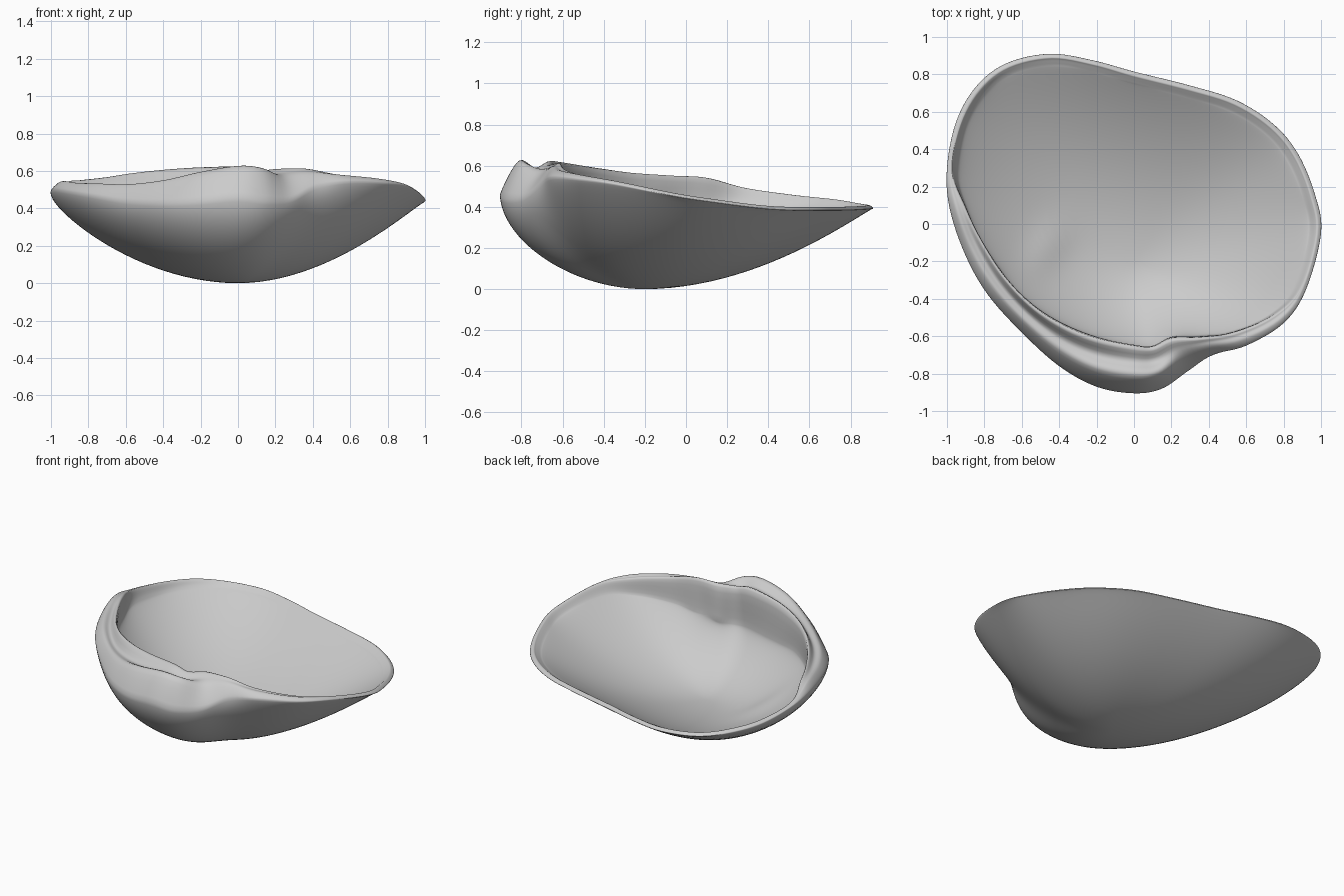
import bpy, bmesh, math
from mathutils import Vector

if "Cube" in bpy.data.objects:
    bpy.data.objects.remove(bpy.data.objects["Cube"])

CENTER = Vector((0, -0.2, 0))
SUB, BOWL, LIP = 6, 26, 5
WALL = .055

# Widest outline of the shell: x, y, z, steepness of the wall below (0 flared, 1 round)
OUTLINE = [
    (1.0, -.05, .45, .03), (.97, .15, .42, 0), (.88, .37, .392, 0), (.75, .53, .383, 0),
    (.55, .66, .383, 0), (.3, .74, .383, 0), (0, .815, .385, 0), (-.22, .875, .388, 0),
    (-.45, .91, .392, .02), (-.68, .86, .4, .08), (-.84, .74, .42, .18), (-.95, .55, .44, .3),
    (-1.0, .3, .475, .4), (-.985, .08, .5, .47), (-.9, -.17, .49, .52), (-.78, -.38, .47, .6),
    (-.6, -.58, .44, .7), (-.4, -.76, .43, .8), (-.2, -.87, .44, .85), (0, -.905, .46, .87),
    (.15, -.88, .44, .83), (.29, -.785, .45, .72), (.42, -.7, .52, .52), (.6, -.65, .545, .36),
    (.8, -.53, .535, .22), (.92, -.35, .51, .1)]

# Hinge and beak: inner edge x, y, then heights of the crest, groove and inner edge
HINGE = {
    13: (-.90, .09, .54, .54, .53), 14: (-.82, -.08, .535, .53, .545),
    15: (-.70, -.27, .53, .525, .56), 16: (-.55, -.43, .525, .525, .585),
    17: (-.38, -.54, .545, .545, .6), 18: (-.2, -.61, .59, .565, .61),
    19: (0, -.65, .622, .59, .61), 20: (.1, -.655, .61, .575, .59),
    21: (.2, -.61, .555, .59, .595), 22: (.35, -.605, .58, .60, .595),
    23: (.53, -.58, .575, .575, .565), 24: (.74, -.49, .555, .55, .54)}


def spline(a, b, c, d, t):
    return [.5 * (2 * q + (r - p) * t + (2 * p - 5 * q + 4 * r - s) * t * t
                  + (3 * q - p - 3 * r + s) * t ** 3) for p, q, r, s in zip(a, b, c, d)]


def key_column(i):
    x, y, z, w = OUTLINE[i]
    if i in HINGE:
        return [x, y, z, w, *HINGE[i]]
    inward = (CENTER - Vector((x, y, 0))).normalized() * .035
    return [x, y, z, w, x + inward.x, y + inward.y, z + .013, z + .016, z + .009]


def rise(w, t):
    return (1 - w) * t ** 1.93 + w * (1 - math.sqrt(max(0, 1 - t * t)))


def wall_point(edge, w, t, floor=0):
    p = CENTER.lerp(edge, t)
    p.z = floor + (edge.z - floor) * rise(w, t)
    return p


def ease(k):
    return math.sin(math.pi / 2 * k / BOWL)


def column(values):
    x, y, z, w, lx, ly, zc, zv, zl = values
    w = min(1, max(0, w))
    S, L = Vector((x, y, z)), Vector((lx, ly, zl))
    crest, groove = S.lerp(L, .36), S.lerp(L, .68)
    crest.z, groove.z = zc, zv
    outer = [wall_point(S, w, ease(k)) for k in range(1, BOWL)]
    # top of the inner bowl, thickened below the hinge plate
    lip_width = (S - L).xy.length
    ti = 1 - (.85 * lip_width + .035) / (S - CENTER).xy.length
    I = wall_point(S, w, ti)
    I.z += .035
    I.z += (zl - I.z) * .45 * min(1, max(0, lip_width - .035) / .12)
    wi = w * .5
    # rounded lip rolling from the outside over the crest to the inside
    ctrl = [outer[-3], S, crest, groove, L, I, wall_point(I, wi, .93, WALL)]
    lip = [Vector(spline(*ctrl[k - 1:k + 3], j / LIP)) for k in range(1, 5) for j in range(LIP)]
    inner = [wall_point(I, wi, ease(k), WALL) for k in range(BOWL, 0, -1)]
    return outer + lip + inner


# Columns running from the outer base over the rim to the inner floor
keys = [key_column(i) for i in range(len(OUTLINE))]
n = len(keys)
columns = [column(spline(*[keys[(i + o) % n] for o in (-1, 0, 1, 2)], j / SUB))
           for i in range(n) for j in range(SUB)]
rows = [list(r) for r in zip(*columns)]

# Fade the outline's kinks out toward the middle of the bowl
for r, row in enumerate(rows):
    depth = max(0, 1 - min(r + 1, len(rows) - r) / BOWL)
    for _ in range(int(90 * depth)):
        row[:] = [row[i - 1] * .25 + p * .5 + row[(i + 1) % len(row)] * .25
                  for i, p in enumerate(row)]

# Muscle scar: a soft ridge on the inner floor
for row in rows[-BOWL:]:
    for p in row:
        u, v = (p.x + .46) * .85 - (p.y + .12) * .5, (p.x + .46) * .5 + (p.y + .12) * .85
        p.z += .014 * math.exp(-(u / .09) ** 2 - (v / .16) ** 2)

# Skin the rows
bm = bmesh.new()
grid = [[bm.verts.new(p) for p in row] for row in rows]
base = bm.verts.new(CENTER)
floor = bm.verts.new(CENTER + Vector((0, 0, WALL)))
m = len(columns)
for i in range(m):
    j = (i + 1) % m
    bm.faces.new((base, grid[0][j], grid[0][i]))
    bm.faces.new((floor, grid[-1][i], grid[-1][j]))
    for a, b in zip(grid, grid[1:]):
        bm.faces.new((a[i], a[j], b[j], b[i]))
bmesh.ops.recalc_face_normals(bm, faces=bm.faces)
for f in bm.faces:
    f.smooth = True
mesh = bpy.data.meshes.new("clam_shell_half")
bm.to_mesh(mesh)
bm.free()
shell = bpy.data.objects.new("clam_shell_half", mesh)
bpy.context.collection.objects.link(shell)
